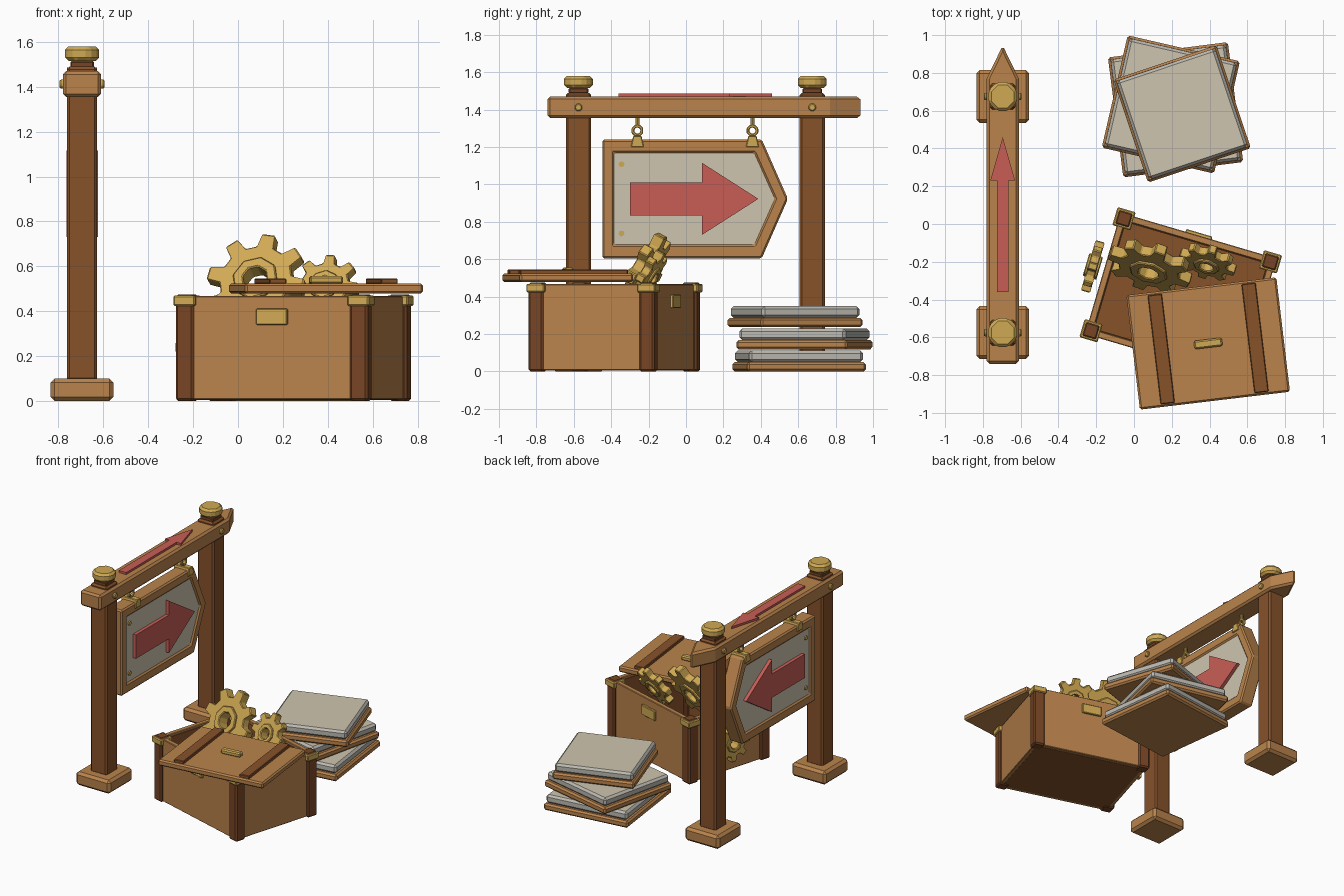
import bpy, bmesh
from math import sin, cos, pi, radians
from mathutils import Matrix, Vector

if "Cube" in bpy.data.objects:
    bpy.data.objects.remove(bpy.data.objects["Cube"])


def material(name, srgb):
    col = [(c / 255) ** 2.2 for c in srgb] + [1]
    m = bpy.data.materials.new(name)
    m.use_nodes = True
    m.diffuse_color = col
    m.node_tree.nodes["Principled BSDF"].inputs["Base Color"].default_value = col
    return m


WOOD = material("light wood", (184, 130, 77))
BROWN = material("brown wood", (134, 83, 46))
DARK = material("dark wood", (118, 71, 41))
BRASS = material("brass", (207, 168, 84))
CREAM = material("cream", (206, 196, 174))
STONE = material("pale grey", (186, 183, 174))
RED = material("red", (198, 94, 86))


def T(x, y, z):
    return Matrix.Translation((x, y, z))


def R(deg, axis="Z"):
    return Matrix.Rotation(radians(deg), 4, axis)


def make(name, bm, mat, matrix, bevel):
    bmesh.ops.recalc_face_normals(bm, faces=bm.faces)
    me = bpy.data.meshes.new(name)
    bm.to_mesh(me)
    bm.free()
    me.materials.append(mat)
    ob = bpy.data.objects.new(name, me)
    ob.matrix_world = matrix
    bpy.context.scene.collection.objects.link(ob)
    if bevel:
        mod = ob.modifiers.new("bevel", "BEVEL")
        mod.width, mod.segments = bevel, 1
        mod.limit_method, mod.angle_limit = "ANGLE", radians(30)
    return ob


def box(name, size, matrix, mat, bevel=0.01):
    bm = bmesh.new()
    bmesh.ops.create_cube(bm, size=1)
    bmesh.ops.scale(bm, vec=size, verts=bm.verts)
    return make(name, bm, mat, matrix, bevel)


def prism(name, outer, depth, matrix, mat, bevel=0.0, inner=None):
    """Outline extruded along local z; an inner outline of equal length cuts a hole."""
    bm = bmesh.new()

    def loop(pts, z):
        return [bm.verts.new((x, y, z)) for x, y in pts]

    lo, hi = loop(outer, -depth / 2), loop(outer, depth / 2)
    loops = [lo, hi]
    if inner:
        loops += [loop(inner, depth / 2), loop(inner, -depth / 2), lo]
    else:
        bm.faces.new(lo)
        bm.faces.new(hi)
    n = len(outer)
    for a, b in zip(loops, loops[1:]):
        for i in range(n):
            j = (i + 1) % n
            bm.faces.new((a[i], a[j], b[j], b[i]))
    return make(name, bm, mat, matrix, bevel)


def circle(r, n, start=0.0):
    return [(r * cos(start + 2 * pi * i / n), r * sin(start + 2 * pi * i / n)) for i in range(n)]


def gear(name, tip, depth, matrix, teeth=8):
    outer, inner = [], []
    for i in range(teeth):
        for off, r in ((-0.30, 0.73), (-0.17, 1), (0.17, 1), (0.30, 0.73)):
            a = (i + off) * 2 * pi / teeth
            outer.append((tip * r * cos(a), tip * r * sin(a)))
            inner.append((tip * 0.3 * cos(a), tip * 0.3 * sin(a)))
    prism(name, outer, depth, matrix, BRASS, 0.005, inner)
    prism(name + "_hub", circle(tip * 0.46, 8), depth * 1.5, matrix, BRASS, 0.005, circle(tip * 0.25, 8))


def arrow(tail, neck, tip, shaft, head):
    return [(tail, -shaft), (neck, -shaft), (neck, -head), (tip, 0),
            (neck, head), (neck, shaft), (tail, shaft)]


# Sign posts with bases, collars, caps and pegs
SX = -0.695
SIDE = Matrix(((0, 0, 1, 0), (1, 0, 0, 0), (0, 1, 0, 0), (0, 0, 0, 1)))  # x->y, y->z, z->x
for tag, y in (("front", -0.575), ("back", 0.675)):
    box(tag + "_post_base", (0.28, 0.28, 0.1), T(SX, y, 0.05), WOOD, 0.018)
    box(tag + "_post", (0.135, 0.135, 1.4), T(SX, y, 0.79), BROWN, 0.012)
    box(tag + "_post_collar", (0.105, 0.105, 0.03), T(SX, y, 1.5), DARK, 0.006)
    prism(tag + "_post_cap", circle(0.083, 8, pi / 8), 0.065, T(SX, y, 1.548), BRASS, 0.016)
    prism(tag + "_beam_peg", circle(0.022, 8), 0.2, T(SX, y, 1.412) @ SIDE, BRASS, 0.006)

# Pointed cross beam with an arrow on top
prism("cross_beam", [(-0.74, -0.085), (0.77, -0.085), (0.945, 0), (0.77, 0.085), (-0.74, 0.085)],
      0.115, T(SX, 0, 1.412) @ R(90), WOOD, 0.014)
prism("beam_arrow", arrow(-0.36, 0.23, 0.46, 0.03, 0.066), 0.02, T(SX, 0, 1.475) @ R(90), RED)

# Hanging sign
PLANE = T(SX, 0, 0.923) @ SIDE


def sign_outline(left, shoulder, tip, half):
    return [(left, -half), (shoulder, -half), (tip, 0), (shoulder, half), (left, half)]


panel = sign_outline(-0.385, 0.365, 0.475, 0.245)
prism("sign_frame", sign_outline(-0.447, 0.405, 0.545, 0.318), 0.11, PLANE, WOOD, 0.01, panel)
prism("sign_panel", panel, 0.09, PLANE, CREAM)
prism("sign_arrow", arrow(-0.3, 0.085, 0.387, 0.088, 0.193), 0.14, PLANE, RED)
for tag, z in (("upper", 0.185), ("lower", -0.185)):
    prism(tag + "_sign_rivet", circle(0.016, 8), 0.105, PLANE @ T(-0.345, z, 0), BRASS)
for tag, y in (("front", -0.26), ("back", 0.355)):
    at = T(SX, y, 0) @ SIDE
    prism(tag + "_sign_clamp", [(-0.035, 1.2), (0.035, 1.2), (0.022, 1.26), (-0.022, 1.26)],
          0.125, at, BRASS, 0.004)
    prism(tag + "_hanger_ring", circle(0.034, 8, pi / 8), 0.022, at @ T(0, 1.288, 0), BRASS,
          0.004, circle(0.017, 8, pi / 8))
    prism(tag + "_hanger_stem", circle(0.011, 8), 0.05, T(SX, y, 1.338), BRASS)

# Open crate
CRATE = T(0.2475, -0.3825, 0) @ R(-16.4)
HX, HY = 0.404, 0.309
box("crate_floor", (2 * HX, 2 * HY, 0.03), CRATE @ T(0, 0, 0.02), BROWN, 0)
for s, end, side in ((-1, "front", "right"), (1, "back", "left")):
    box("crate_%s_wall" % end, (2 * HX, 0.036, 0.46), CRATE @ T(0, s * (HY + 0.008), 0.237), WOOD, 0.004)
    box("crate_%s_wall" % side, (0.036, 2 * HY, 0.46), CRATE @ T(s * (HX + 0.008), 0, 0.237), WOOD, 0.004)
    box("crate_%s_plate" % end, (0.145, 0.02, 0.072), CRATE @ T(0, s * (HY + 0.031), 0.375), BRASS, 0.004)
    for t in (-1, 1):
        corner = CRATE @ T(s * HX, t * HY, 0)
        tag = "crate_%s_%s" % ("left" if s > 0 else "right", "back" if t > 0 else "front")
        box(tag + "_post", (0.082, 0.082, 0.475), corner @ T(0, 0, 0.2375), DARK, 0.01)
        box(tag + "_bracket", (0.1, 0.1, 0.046), corner @ T(0, 0, 0.446), BRASS, 0.006)

# Dark lining on the inside faces of the crate
for s, end, side in ((-1, "front", "right"), (1, "back", "left")):
    box("crate_%s_lining" % end, (2 * HX - 0.03, 0.006, 0.42), CRATE @ T(0, s * (HY - 0.012), 0.24), BROWN, 0)
    box("crate_%s_lining" % side, (0.006, 2 * HY - 0.03, 0.42), CRATE @ T(s * (HX - 0.012), 0, 0.24), BROWN, 0)

# Lid laid askew, with straps and a handle
LID = T(0.3925, -0.6325, 0) @ R(6.8)
box("crate_lid", (0.8, 0.61, 0.045), LID @ T(0, 0, 0.501), WOOD, 0.01)
for tag, x in (("right", -0.25), ("left", 0.25)):
    box(tag + "_lid_strap", (0.075, 0.58, 0.024), LID @ T(x, 0, 0.533), BROWN, 0.004)
box("lid_handle", (0.15, 0.045, 0.034), LID @ T(0, 0, 0.539), BRASS, 0.008)

# Gears in the crate and one on its side wall
gear("large_gear", 0.228, 0.06, T(0.085, -0.225, 0.53) @ R(-16) @ R(62, "X") @ R(-8))
gear("small_gear", 0.155, 0.05, T(0.39, -0.2, 0.505) @ R(-16) @ R(62, "X") @ R(-3))
gear("wall_gear", 0.14, 0.05, T(-0.218, -0.225, 0.24) @ R(-16.4) @ R(-90, "Y"))

# Stack of slabs on wooden boards
for tag, x, y, turn, size, z in (("bottom", 0.22, 0.605, 7.3, 0.64, 0),
                                 ("middle", 0.195, 0.633, -13, 0.61, 0.118),
                                 ("top", 0.255, 0.583, 18.5, 0.575, 0.237)):
    at = T(x, y, z) @ R(turn)
    box(tag + "_board", (size, size, 0.05), at @ T(0, 0, 0.025), WOOD, 0.012)
    slab = box(tag + "_slab", (size - 0.025, size - 0.025, 0.062), at @ T(0, 0, 0.081), STONE, 0.015)
    slab.data.materials.append(CREAM)
    slab.modifiers["bevel"].material = 0
    for f in slab.data.polygons:
        f.material_index = int(f.normal.z > 0.9)
